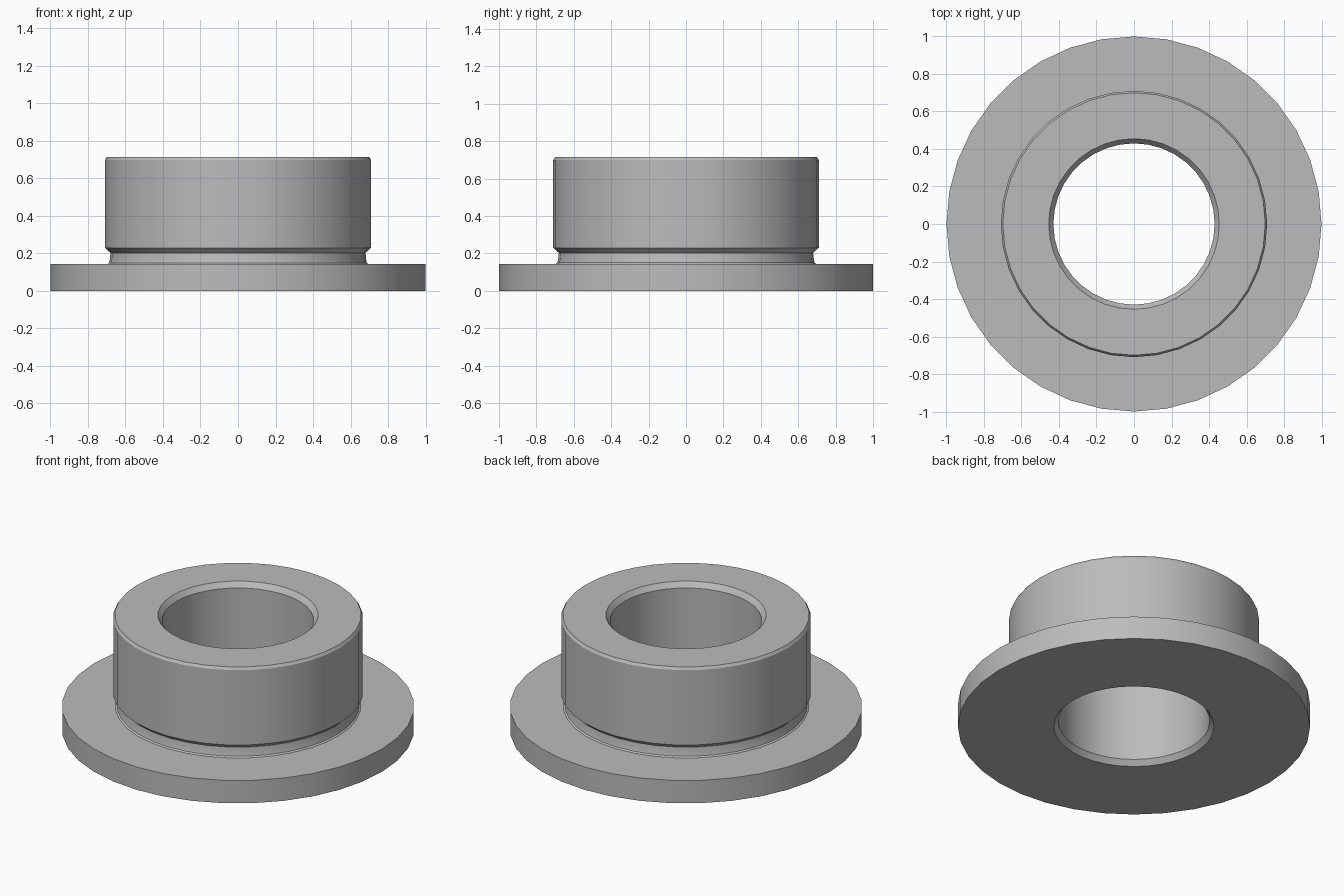
import bpy
import bmesh
import math

cube = bpy.data.objects.get("Cube")
if cube:
    bpy.data.objects.remove(cube, do_unlink=True)

SIDES = 36
HEIGHT = 0.715
FLANGE_TOP = 0.143
BORE, BORE_RIM, CHAMFER = 0.43, 0.455, 0.032

# Single colour
steel = bpy.data.materials.new("plain grey metal")
steel.use_nodes = True
grey = (0.5, 0.5, 0.5, 1)
steel.diffuse_color = grey
steel.node_tree.nodes["Principled BSDF"].inputs["Base Color"].default_value = grey

# Cross-section as (radius, height), closed around the wall
profile = [
    (BORE_RIM, 0), (1, 0), (1, FLANGE_TOP),                # flange
    (0.697, FLANGE_TOP), (0.688, 0.15), (0.684, 0.165),    # root fillet
    (0.68, 0.203), (0.71, 0.23),                           # relief groove
    (0.71, HEIGHT - 0.016), (0.70, HEIGHT),                # sleeve and top chamfer
    (BORE_RIM, HEIGHT), (BORE, HEIGHT - CHAMFER),          # bore
    (BORE, CHAMFER),
]

# Flanged sleeve turned around the vertical axis
bm = bmesh.new()
points = [bm.verts.new((0, r, z)) for r, z in profile]
edges = [bm.edges.new((a, b)) for a, b in zip(points, points[1:] + points[:1])]
bmesh.ops.spin(bm, geom=points + edges, cent=(0, 0, 0), axis=(0, 0, 1),
               angle=math.tau, steps=SIDES, use_merge=False)
bmesh.ops.remove_doubles(bm, verts=bm.verts[:], dist=0.0005)
bmesh.ops.recalc_face_normals(bm, faces=bm.faces[:])
mesh = bpy.data.meshes.new("flanged_bushing")
bm.to_mesh(mesh)
bm.free()
mesh.materials.append(steel)

bushing = bpy.data.objects.new("flanged_bushing", mesh)
bpy.context.collection.objects.link(bushing)

# Smooth round walls, crisp rims
bpy.ops.object.select_all(action='DESELECT')
bushing.select_set(True)
bpy.context.view_layer.objects.active = bushing
bpy.ops.object.shade_smooth_by_angle(angle=math.radians(25))
